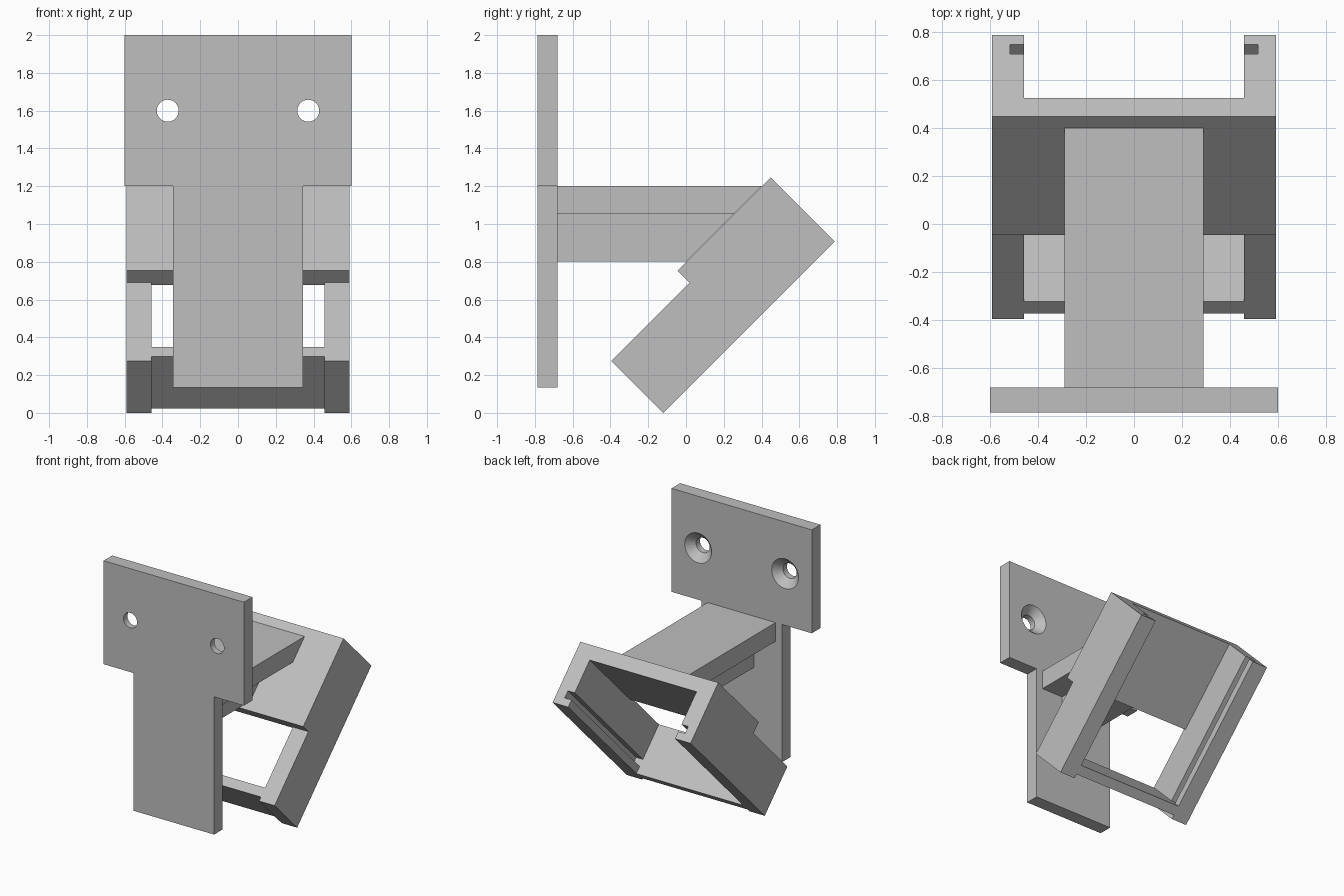
import bpy, bmesh, math
from mathutils import Matrix

if "Cube" in bpy.data.objects:
    bpy.data.objects.remove(bpy.data.objects["Cube"])

gray = bpy.data.materials.new("light gray")
gray.diffuse_color = (0.52, 0.52, 0.52, 1)
gray.use_nodes = True
gray.node_tree.nodes["Principled BSDF"].inputs["Base Color"].default_value = gray.diffuse_color


def prism(name, pts, to3d, a, b):
    """Extrude a 2D outline between depths a and b; to3d(p, q, depth) places it."""
    bm = bmesh.new()
    lo = [bm.verts.new(to3d(p, q, a)) for p, q in pts]
    hi = [bm.verts.new(to3d(p, q, b)) for p, q in pts]
    n = len(pts)
    bm.faces.new(lo)
    bm.faces.new(hi[::-1])
    for i in range(n):
        j = (i + 1) % n
        bm.faces.new((lo[i], hi[i], hi[j], lo[j]))
    bmesh.ops.recalc_face_normals(bm, faces=bm.faces)
    return add(name, bm)


def add(name, bm):
    me = bpy.data.meshes.new(name)
    bm.to_mesh(me)
    bm.free()
    me.materials.append(gray)
    ob = bpy.data.objects.new(name, me)
    bpy.context.collection.objects.link(ob)
    return ob


def cut(ob, cutter):
    """Subtract the cutter, apply, and remove it."""
    m = ob.modifiers.new("cut", 'BOOLEAN')
    m.operation, m.solver, m.object = 'DIFFERENCE', 'EXACT', cutter
    bpy.ops.object.select_all(action='DESELECT')
    bpy.context.view_layer.objects.active = ob
    ob.select_set(True)
    bpy.ops.object.modifier_apply(modifier=m.name)
    bpy.data.objects.remove(cutter)


def rect(p0, p1, q0, q1):
    return [(p0, q0), (p1, q0), (p1, q1), (p0, q1)]


R = math.sqrt(0.5)
front = lambda x, z, y: (x, y, z)                       # outline in x/z
side = lambda y, z, x: (x, y, z)                        # outline in y/z
tilt = lambda u, v, x: (x, -0.12 + (u - v) * R, (u + v) * R)  # 45 degree holder

# Wall plate: wide head with a narrower stem
Y0, Y1 = -0.785, -0.68
plate = prism("wall_plate", [(-0.6, 2), (-0.6, 1.2), (-0.345, 1.2), (-0.345, 0.135),
                             (0.345, 0.135), (0.345, 1.2), (0.6, 1.2), (0.6, 2)],
              front, Y0, Y1)

# Countersunk screw holes
for sx in (-1, 1):
    for r1, r2, ya, yb in ((0.058, 0.058, Y0 - 0.05, Y1 + 0.05),
                           (0.058, 0.125, Y1 - 0.057, Y1 + 0.01)):
        bm = bmesh.new()
        # cone axis turned from z to y
        mat = Matrix.Translation((sx * 0.372, (ya + yb) / 2, 1.6)) @ Matrix.Rotation(-math.pi / 2, 4, 'X')
        bmesh.ops.create_cone(bm, cap_ends=True, segments=40, radius1=r1, radius2=r2,
                              depth=yb - ya, matrix=mat)
        cut(plate, add("hole_cutter", bm))
bpy.ops.object.select_all(action='DESELECT')
bpy.context.view_layer.objects.active = plate
plate.select_set(True)
bpy.ops.object.shade_smooth_by_angle(angle=math.radians(30))

# T-shaped arm, its end sloped to sit on the holder
prism("arm_flange", [(Y1, 1.055), (0.255, 1.055), (0.4, 1.2), (Y1, 1.2)], side, -0.29, 0.29)
prism("arm_web", [(Y1, 0.802), (0.002, 0.802), (0.255, 1.055), (Y1, 1.055)], side, -0.104, 0.104)

# Holder side walls, raised on the upper half, each with an inner groove
L, STEP = 1.283, 0.585
wall = [(0, 0), (L, 0), (L, 0.48), (STEP, 0.48), (STEP, 0.39), (0, 0.39)]
for sx, label in ((-1, "left"), (1, "right")):
    ob = prism(label + "_wall", wall, tilt, sx * 0.457, sx * 0.59)
    cut(ob, prism("groove_cutter", rect(0.105, L + 0.1, 0.057, 0.113), tilt, sx * 0.4, sx * 0.515))

# Holder back panel and lower cross bar
prism("holder_panel", rect(STEP, L, 0.372, 0.48), tilt, -0.457, 0.457)
prism("cross_bar", rect(0.032, 0.105, 0, 0.39), tilt, -0.457, 0.457)
